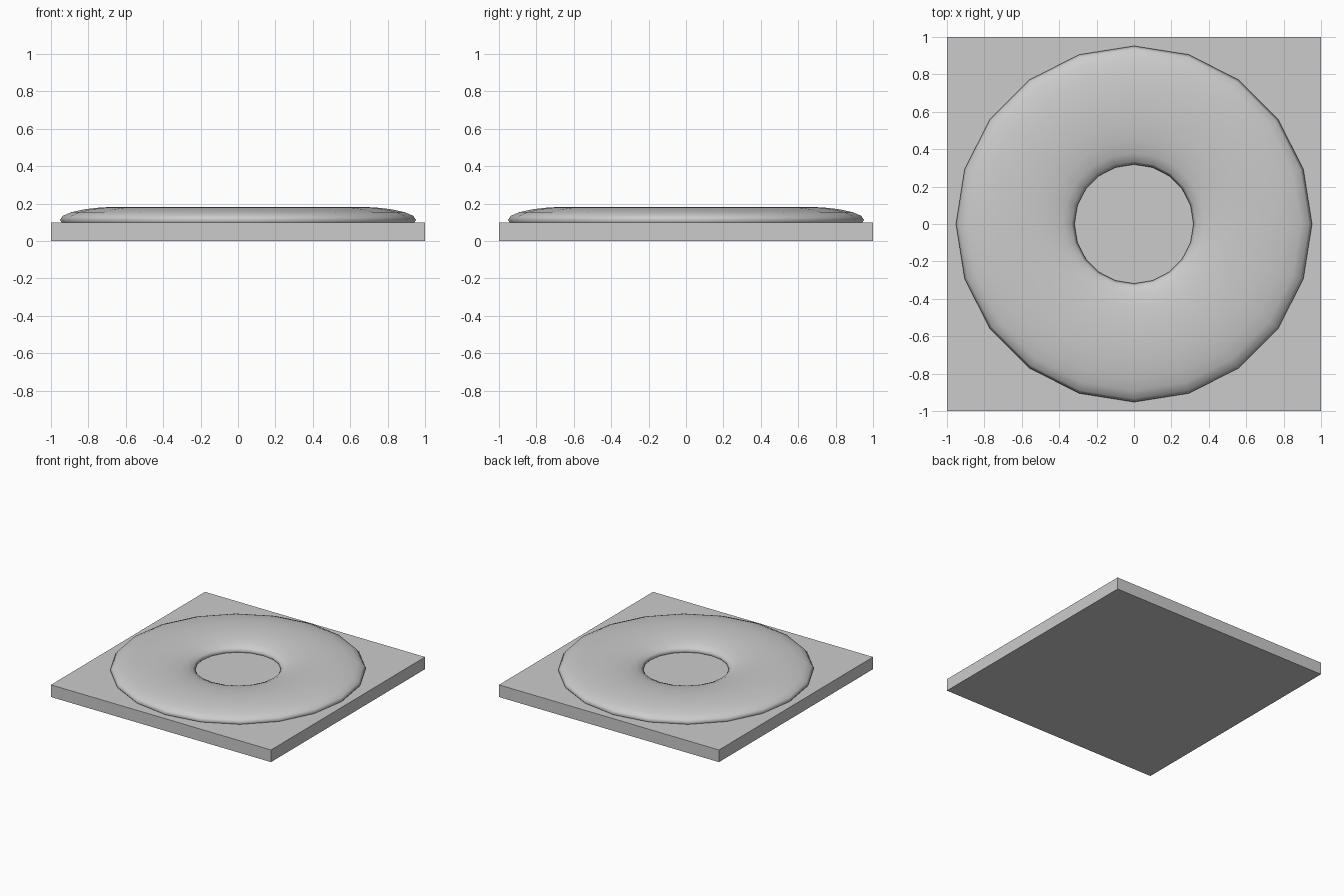
import bpy
from math import radians

cube = bpy.data.objects.get("Cube")
if cube:
    bpy.data.objects.remove(cube, do_unlink=True)

# Plain grey for every part
grey = bpy.data.materials.new("light_grey")
grey.use_nodes = True
color = (0.6, 0.6, 0.6, 1.0)
grey.diffuse_color = color
grey.node_tree.nodes["Principled BSDF"].inputs["Base Color"].default_value = color


def finish(name, scale):
    """Name the active object, apply its scale and colour it."""
    obj = bpy.context.object
    obj.name = obj.data.name = name
    obj.scale = scale
    bpy.ops.object.transform_apply(location=False, rotation=False, scale=True)
    obj.data.materials.append(grey)
    return obj


# Square base slab
bpy.ops.mesh.primitive_cube_add(size=1, location=(0, 0, 0.05))
finish("base_slab", (2, 2, 0.1))

# Flattened ring, half sunk into the slab
ring_radius, tube_radius, ring_half_height = 0.635, 0.317, 0.07
bpy.ops.mesh.primitive_torus_add(
    major_segments=20, minor_segments=20,
    major_radius=ring_radius, minor_radius=tube_radius,
    location=(0, 0, 0.113))
finish("flattened_ring", (1, 1, ring_half_height / tube_radius))
bpy.ops.object.shade_smooth_by_angle(angle=radians(80))
